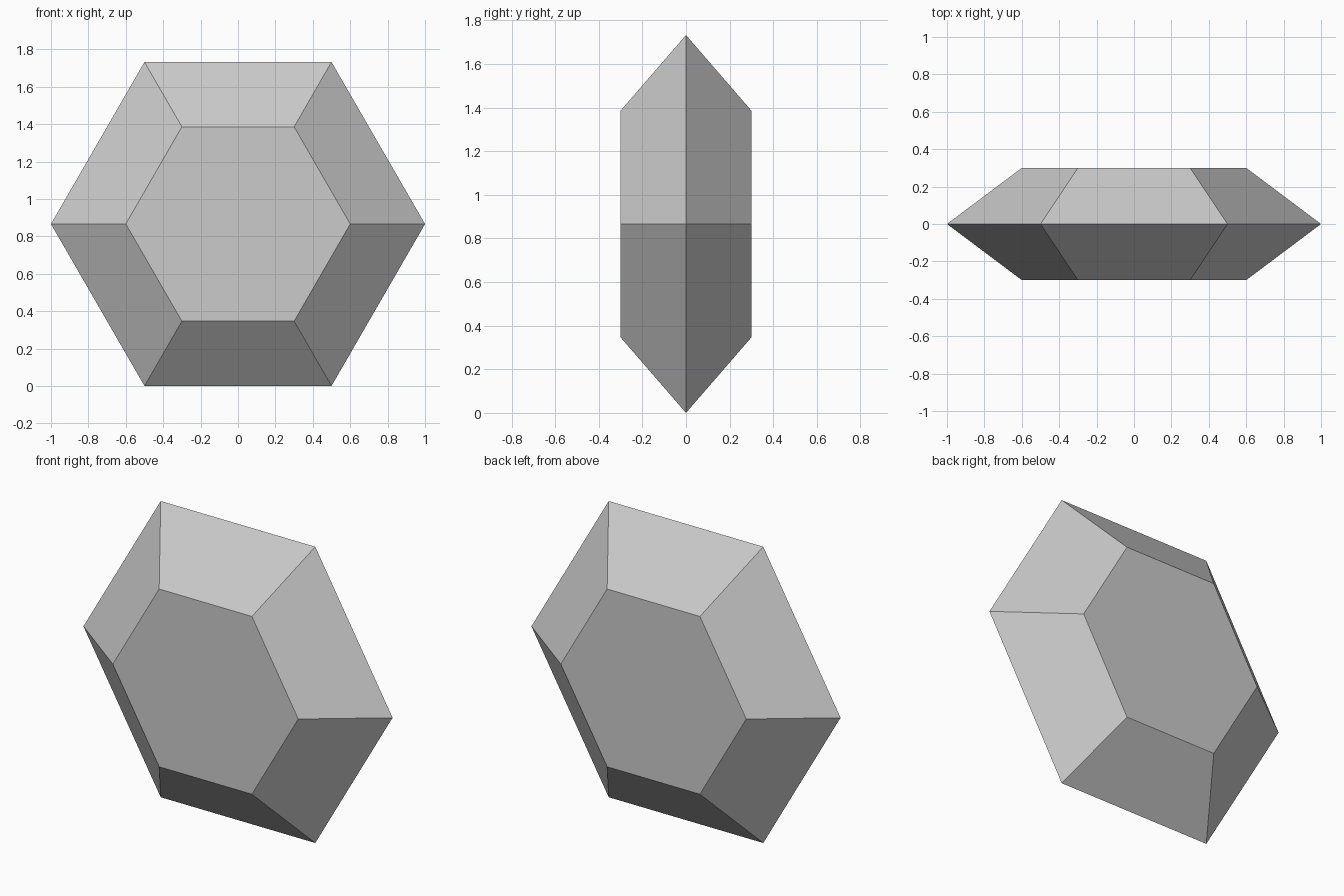
import bpy, bmesh
from math import cos, sin, pi

cube = bpy.data.objects.get("Cube")
if cube:
    bpy.data.objects.remove(cube, do_unlink=True)

SIDES = 6
GIRDLE_RADIUS = 1.0
TABLE_RADIUS = 0.6
HALF_DEPTH = 0.3
CENTRE_Z = GIRDLE_RADIUS * cos(pi / SIDES)

# Single stone colour
stone = bpy.data.materials.new("light_grey_stone")
stone.use_nodes = True
grey = (0.6, 0.6, 0.6, 1.0)
stone.diffuse_color = grey
stone.node_tree.nodes["Principled BSDF"].inputs["Base Color"].default_value = grey

bm = bmesh.new()


def hexagon(radius, y):
    """Ring of vertices standing upright in the xz plane."""
    angles = [2 * pi * i / SIDES for i in range(SIDES)]
    return [bm.verts.new((radius * cos(a), y, CENTRE_Z + radius * sin(a))) for a in angles]


# Wide girdle with a smaller flat table on the front and back
girdle = hexagon(GIRDLE_RADIUS, 0)
for side in (-1, 1):
    table = hexagon(TABLE_RADIUS, side * HALF_DEPTH)
    bm.faces.new(table)
    for i in range(SIDES):
        j = (i + 1) % SIDES
        bm.faces.new((girdle[i], girdle[j], table[j], table[i]))

bmesh.ops.recalc_face_normals(bm, faces=bm.faces)
mesh = bpy.data.meshes.new("cut_gem")
bm.to_mesh(mesh)
bm.free()
mesh.materials.append(stone)
gem = bpy.data.objects.new("cut_gem", mesh)
bpy.context.collection.objects.link(gem)
